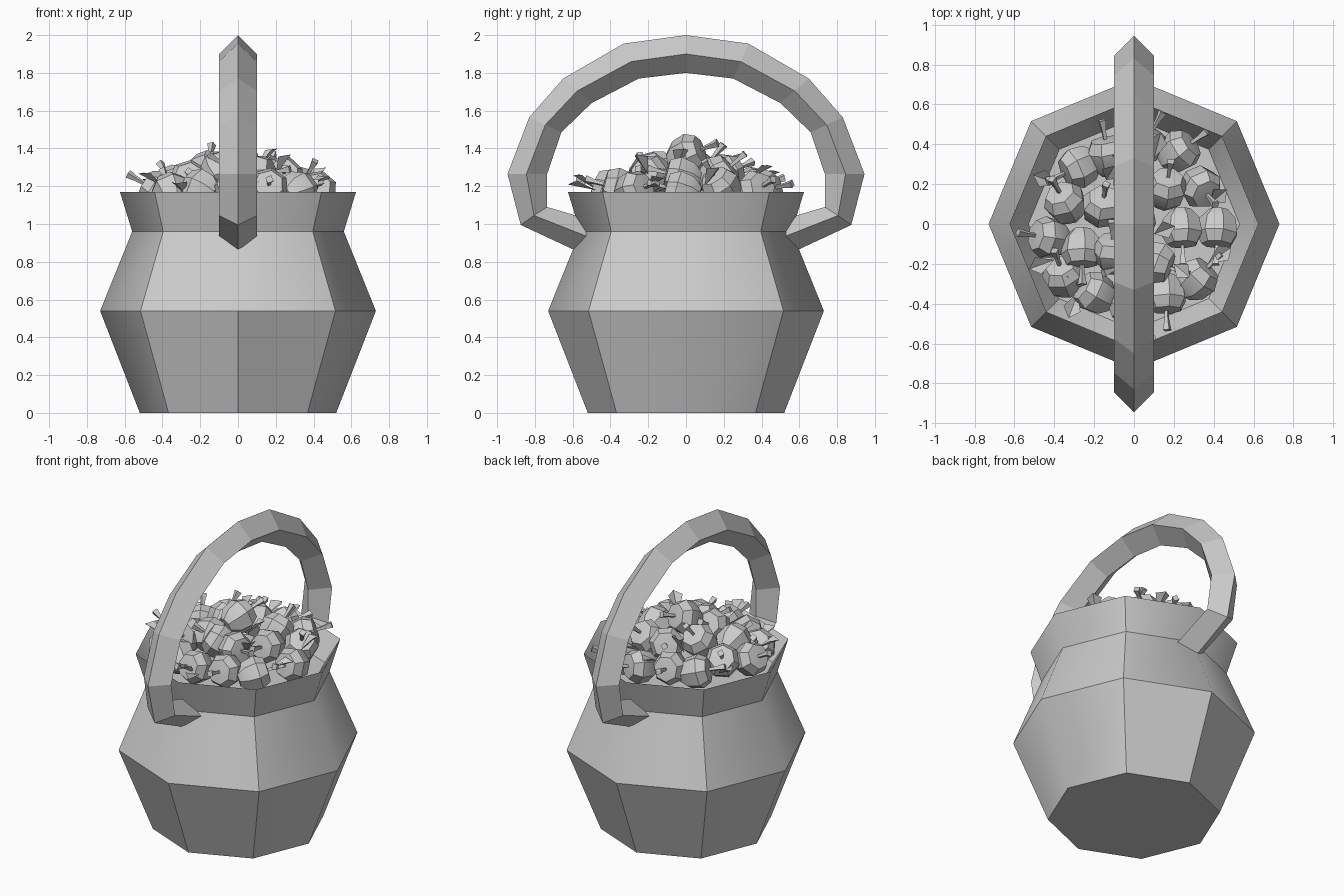
import bpy, bmesh, math, random
from mathutils import Vector, Matrix

if "Cube" in bpy.data.objects:
    bpy.data.objects.remove(bpy.data.objects["Cube"])

random.seed(4)


def finish(name, bm, smooth_angle=None):
    bmesh.ops.recalc_face_normals(bm, faces=bm.faces)
    me = bpy.data.meshes.new(name)
    bm.to_mesh(me)
    bm.free()
    ob = bpy.data.objects.new(name, me)
    bpy.context.collection.objects.link(ob)
    if smooth_angle:
        bpy.context.view_layer.objects.active = ob
        ob.select_set(True)
        bpy.ops.object.shade_smooth_by_angle(angle=math.radians(smooth_angle))
        ob.select_set(False)
    return ob


def skin(bm, rings):
    """Bridge closed rings of points and cap both ends."""
    vs = [[bm.verts.new(p) for p in ring] for ring in rings]
    n = len(vs[0])
    for a, b in zip(vs, vs[1:]):
        for i in range(n):
            bm.faces.new((a[i], a[(i + 1) % n], b[(i + 1) % n], b[i]))
    bm.faces.new(vs[0])
    bm.faces.new(vs[-1])


def lathe_rings(profile, n):
    return [[Vector((r * math.cos(math.tau * i / n), r * math.sin(math.tau * i / n), z))
             for i in range(n)] for r, z in profile]


# Octagonal pot: outside, rim, sloping inner lip and inner floor
bm = bmesh.new()
skin(bm, lathe_rings([(.52, 0), (.73, .54), (.56, .96), (.625, 1.17), (.53, 1.02)], 8))
for f in bm.faces:
    f.smooth = True
for e in bm.edges:
    a, b = (v.co for v in e.verts)
    side = abs(a.y) < .01 and abs(b.y) < .01
    under_handle = abs(a.x) < .01 and abs(b.x) < .01 and min(a.z, b.z) > .5
    e.smooth = side or under_handle
finish("pot", bm)

# Diamond-section handle: outer, middle and inner (y, z) points of one half
outer = [(0, 2.0), (.33, 1.955), (.65, 1.77), (.83, 1.565), (.945, 1.265), (.875, .995), (.50, .82)]
middle = [(0, 1.9), (.29, 1.86), (.575, 1.705), (.745, 1.525), (.845, 1.265), (.805, 1.045), (.50, .925)]
inner = [(0, 1.8), (.25, 1.77), (.50, 1.64), (.66, 1.485), (.735, 1.265), (.735, 1.09), (.50, 1.02)]
half = list(zip(outer, middle, inner))
path = [[(-p[0], p[1]) for p in s] for s in half[:0:-1]] + half
bm = bmesh.new()
skin(bm, [[(0, *o), (.1, *m), (0, *i), (-.1, *m)] for o, m, i in path])
finish("handle", bm)

# Apples: x, y, stem heading in degrees, tilt from upright in degrees
apples = [
    (0, 0, 70, 70), (0, -.19, 200, 60), (-.10, -.15, 95, 60), (.10, -.19, -20, 80),
    (-.16, .08, 80, 40), (.16, .17, 80, 50), (.24, -.02, -88, 75), (-.26, -.12, -90, 75),
    (0, .2, 120, 70), (-.34, .10, 120, 50), (.33, .19, -50, 40), (-.27, .29, 205, 75),
    (-.13, .34, 100, 75), (.22, .36, 35, 70), (.05, .40, 60, 80), (.42, -.02, -93, 75),
    (-.42, -.07, 170, 60), (-.35, -.27, 110, 50), (-.19, -.35, 150, 70),
    (.16, -.35, -88, 75), (.31, -.28, 45, 75), (-.02, -.40, -100, 70),
]
fruit, stems, leaves = bmesh.new(), bmesh.new(), bmesh.new()
body = lathe_rings([(.05, -.095), (.095, -.045), (.108, .03), (.078, .085), (.025, .09)], 7)
stem = lathe_rings([(.010, .07), (.014, .14), (.024, .19)], 4)
for x, y, heading, tilt in apples:
    r = math.hypot(x, y)
    z = 1.365 - .5 * r if r < .2 else 1.265 - .42 * (r - .2)
    m = (Matrix.Translation((x, y, z)) @ Matrix.Rotation(math.radians(heading), 4, 'Z')
         @ Matrix.Rotation(math.radians(tilt), 4, 'Y')
         @ Matrix.Rotation(random.uniform(0, 6), 4, 'Z'))
    skin(fruit, [[m @ p for p in ring] for ring in body])
    skin(stems, [[m @ p for p in ring] for ring in stem])

# Fan-shaped folded leaves: position, heading, rise in degrees
for x, y, z, heading, rise in [
    (0, -.47, 1.18, -90, 35), (.05, -.48, 1.18, -80, 15), (.37, -.20, 1.2, 35, 20),
    (.2, -.2, 1.26, -40, 50), (-.4, -.18, 1.2, 200, 30), (-.05, .36, 1.22, 80, 25),
    (.1, .33, 1.24, 75, 30), (-.14, .22, 1.25, 60, 60), (.1, -.05, 1.3, 20, 45),
    (-.28, -.34, 1.16, -110, 25), (.38, .1, 1.2, 40, 45), (-.38, .2, 1.17, 160, 30),
]:
    m = (Matrix.Translation((x, y, z)) @ Matrix.Rotation(math.radians(heading), 4, 'Z')
         @ Matrix.Rotation(math.radians(-rise), 4, 'Y'))
    base, left, tip, right = [leaves.verts.new(m @ Vector(p)) for p in
                              ((0, 0, 0), (.11, .045, .02), (.15, 0, -.01), (.11, -.045, .02))]
    leaves.faces.new((base, tip, left))
    leaves.faces.new((base, right, tip))

finish("apples", fruit, 35)
finish("apple_stems", stems)
finish("apple_leaves", leaves)
